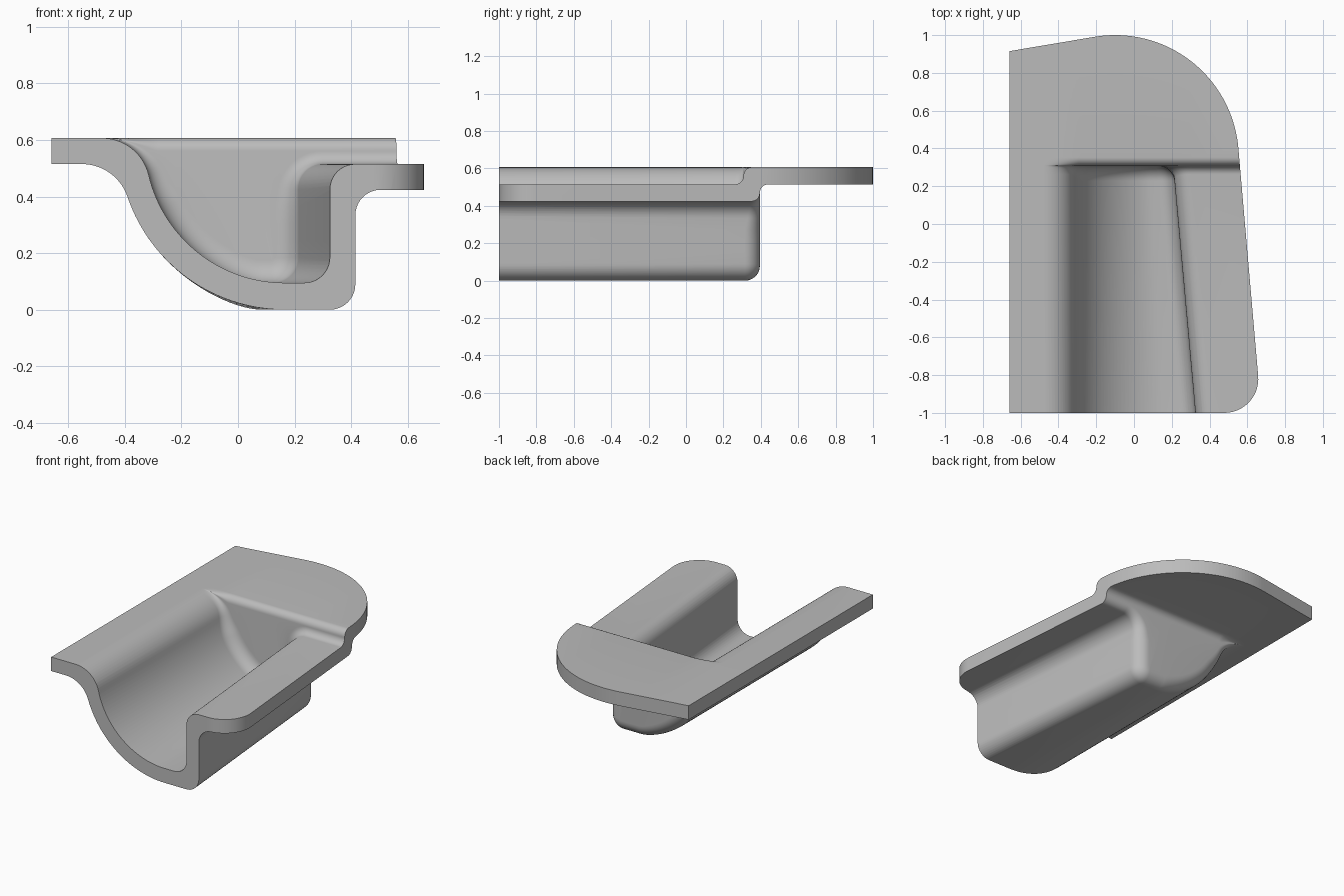
import bpy, bmesh
from math import sin, cos, pi, radians, hypot, atan2
from mathutils import Vector

cube = bpy.data.objects.get("Cube")
if cube:
    bpy.data.objects.remove(cube)

FRONT, BACK = -1.1, 1.2      # oversize sheet, trimmed later
SLOPE = -0.09                # taper of the right wall along y
BEND, LIP = 0.09, 0.045      # wall bend radius, small step radius


def arc(cx, cz, r, a0, a1, n):
    return [(cx + r * cos(a0 + (a1 - a0) * k / n), cz + r * sin(a0 + (a1 - a0) * k / n))
            for k in range(n + 1)]


def profile(left, right, floor, wall, bowl):
    """Cross-section from left flange to right flange, plus bowl start and wall end."""
    bx, bz, rim = 0.166, floor + bowl, 0.17
    cz = left - rim
    cx = bx - ((bowl + rim) ** 2 - (bz - cz) ** 2) ** 0.5
    tilt = atan2(bz - cz, bx - cx)
    pts = [(-0.9, left)] + arc(cx, cz, rim, pi / 2, tilt, 14)
    start = len(pts)
    pts += arc(bx, bz, bowl, pi + tilt, 1.5 * pi, 30)[1:]
    pts += arc(wall - BEND, floor + BEND, BEND, -pi / 2, 0, 10)
    for k in (1, 2, 3):
        pts.append((wall, floor + BEND + (right - floor - 2 * BEND) * k / 4))
    pts.append((wall, right - BEND))
    end = len(pts) - 1
    pts += arc(wall + BEND, right - BEND, BEND, pi, pi / 2, 10)[1:]
    pts.append((1.0, right))
    return pts, start, end


def taper(x, y):
    w = min(1, max(0, (x + 0.34) / 0.57)) ** 3
    return x + SLOPE * (y + 1) * w


def sheet(left, right, floor, wall, bowl, end_y):
    """Rows of points: trough, concave bend, end wall, convex bend, back plate."""
    pts, start, end = profile(left, right, floor, wall, bowl)
    n, cols = len(pts), []
    at_end = [(taper(x, end_y), z) for x, z in pts]
    for i, (x, z) in enumerate(pts):
        a, b = at_end[max(i - 1, 0)], at_end[min(i + 1, n - 1)]
        length = hypot(b[0] - a[0], b[1] - a[1])
        nx, nz = -(b[1] - a[1]) / length, (b[0] - a[0]) / length
        if i in (0, n - 1):
            nx, nz = 0, 1
        depth = left - z
        t = min(1, max(0, (depth - 0.09) / 0.15))
        r = LIP + (0.08 - LIP) * t
        f = min(1, depth / (r + LIP))
        col = [(taper(x, FRONT), FRONT, z)]
        for k in range(9):
            th = pi / 2 * k / 8
            y = end_y - r + r * sin(th)
            off = r * f * (1 - cos(th))
            col.append((taper(x, y) + nx * off, y, z + nz * off))
        cols.append((col, f))
    qa, qb = cols[start][0][-1][0], cols[end][0][-1][0]
    for i, (col, f) in enumerate(cols):
        xt = col[-1][0]
        if start <= i <= end:
            xt = qa + (qb - qa) * (i - start) / (end - start)
        for k in range(9):
            ph = pi / 2 * k / 8
            col.append((xt, end_y + LIP * (1 - cos(ph)), left - LIP * f * (1 - sin(ph))))
        col.append((xt, BACK, left))
    return [c for c, f in cols]


def object_from(bm, name):
    bmesh.ops.recalc_face_normals(bm, faces=bm.faces)
    mesh = bpy.data.meshes.new(name)
    bm.to_mesh(mesh)
    bm.free()
    ob = bpy.data.objects.new(name, mesh)
    bpy.context.collection.objects.link(ob)
    return ob


# Formed tray: upper and lower skins joined around their border
upper = sheet(0.607, 0.515, 0.095, 0.325, 0.495, 0.308)
lower = sheet(0.515, 0.424, 0.0, 0.415, 0.588, 0.395)
bm = bmesh.new()
top = [[bm.verts.new(p) for p in c] for c in upper]
low = [[bm.verts.new(p) for p in c] for c in lower]
nc, nr = len(top), len(top[0])
for g in (top, low):
    for i in range(nc - 1):
        for j in range(nr - 1):
            quad = [g[i][j], g[i + 1][j], g[i + 1][j + 1], g[i][j + 1]]
            bm.faces.new(quad if g is top else quad[::-1])
for i in range(nc - 1):
    for j in (0, nr - 1):
        bm.faces.new([top[i][j], low[i][j], low[i + 1][j], top[i + 1][j]])
for j in range(nr - 1):
    for i in (0, nc - 1):
        bm.faces.new([top[i][j], low[i][j], low[i][j + 1], top[i][j + 1]])
bmesh.ops.remove_doubles(bm, verts=bm.verts, dist=0.0002)
bmesh.ops.triangulate(bm, faces=[f for f in bm.faces if len(f.verts) > 3])
tray = object_from(bm, "formed_tray")

# Plan outline used to trim the tray
outline = [(-0.66, -1)]
outline += arc(0.478, -0.82, 0.18, -pi / 2, radians(5), 14)
outline += arc(-0.1, 0.345, 0.655, radians(5), radians(99.5), 48)
outline.append((-0.66, 0.915))
bm = bmesh.new()
face = bm.faces.new([bm.verts.new((x, y, -0.5)) for x, y in outline])
ext = bmesh.ops.extrude_face_region(bm, geom=[face])
bmesh.ops.translate(bm, vec=Vector((0, 0, 2)),
                    verts=[v for v in ext["geom"] if isinstance(v, bmesh.types.BMVert)])
cutter = object_from(bm, "trim_outline")
cutter.hide_render = True

# Trim, then remove the helper
mod = tray.modifiers.new("trim", "BOOLEAN")
mod.operation = "INTERSECT"
mod.solver = "EXACT"
mod.object = cutter
bpy.ops.object.select_all(action="DESELECT")
tray.select_set(True)
bpy.context.view_layer.objects.active = tray
bpy.ops.object.modifier_apply(modifier=mod.name)
bpy.data.objects.remove(cutter)

# Single grey finish
grey = bpy.data.materials.new("plain_grey")
grey.use_nodes = True
colour = (0.5, 0.5, 0.5, 1)
grey.diffuse_color = colour
grey.node_tree.nodes["Principled BSDF"].inputs["Base Color"].default_value = colour
tray.data.materials.clear()
tray.data.materials.append(grey)
bpy.ops.object.shade_smooth_by_angle(angle=radians(35))
